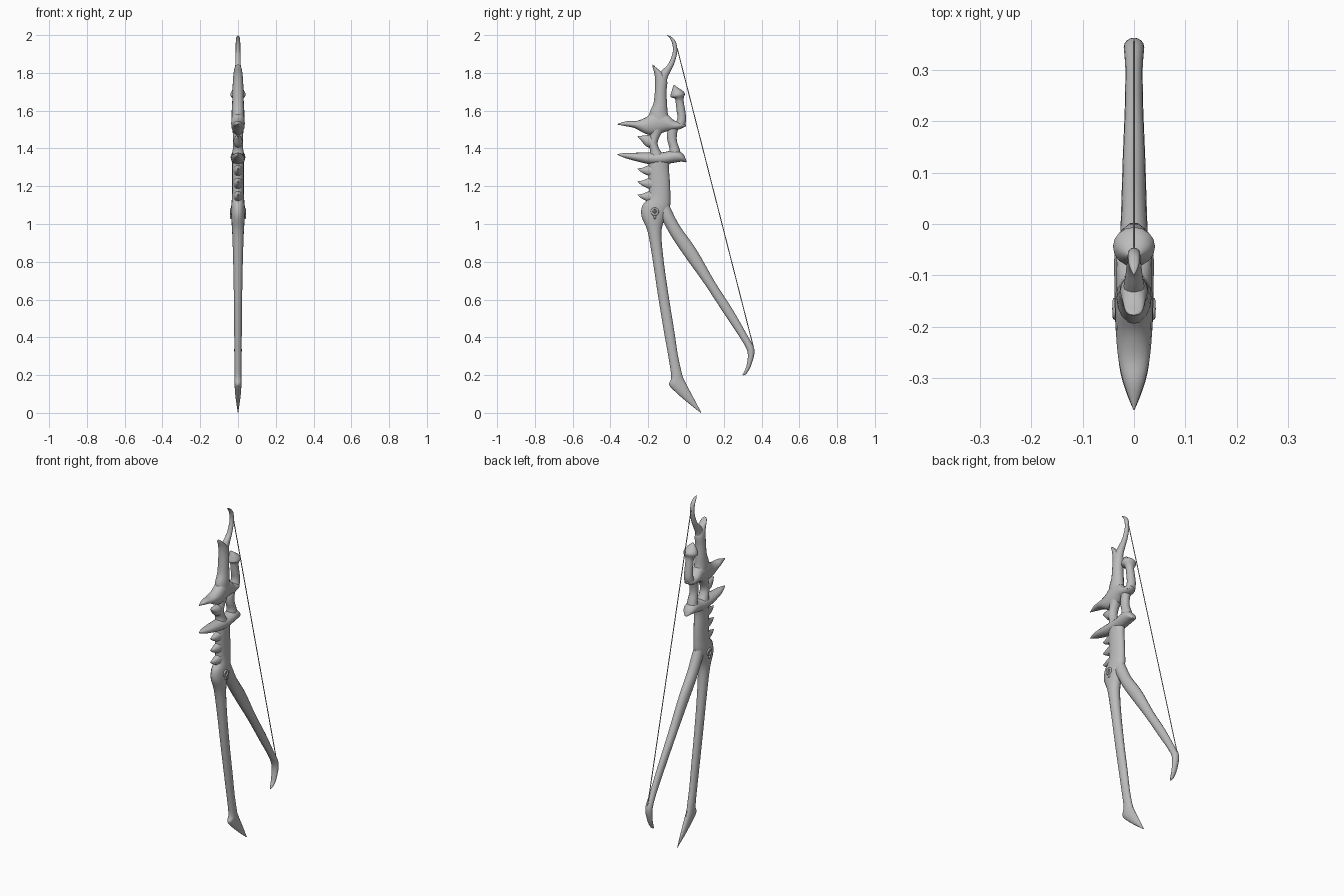
import bpy, bmesh, math
from mathutils import Vector

grey = bpy.data.materials.new("bone grey")
grey.diffuse_color = (0.5, 0.5, 0.5, 1)


def finish(name, bm):
    bmesh.ops.recalc_face_normals(bm, faces=bm.faces)
    me = bpy.data.meshes.new(name)
    bm.to_mesh(me)
    bm.free()
    ob = bpy.data.objects.new(name, me)
    bpy.context.collection.objects.link(ob)
    me.materials.append(grey)
    bpy.ops.object.select_all(action='DESELECT')
    ob.select_set(True)
    bpy.context.view_layer.objects.active = ob
    bpy.ops.object.shade_smooth_by_angle(angle=math.radians(45))
    return ob


def spline(p0, p1, p2, p3, t):
    return 0.5 * (2 * p1 + (p2 - p0) * t + (2 * p0 - 5 * p1 + 4 * p2 - p3) * t * t
                  + (3 * p1 - p0 - 3 * p2 + p3) * t ** 3)


def loft(name, sections, steps=4, sides=16):
    """Each section: front edge y, z, back edge y, z, half width in x."""
    s = [Vector(v) for v in sections]
    s = [s[0]] + s + [s[-1]]
    rows = []
    for i in range(1, len(s) - 2):
        rows += [spline(*s[i - 1:i + 3], k / steps) for k in range(steps)]
    rows.append(s[-1])
    bm = bmesh.new()
    rings = []
    for y1, z1, y2, z2, w in rows:
        ring = []
        for k in range(sides):
            a = 2 * math.pi * k / sides
            c = (1 + math.cos(a)) / 2
            ring.append(bm.verts.new((max(w, 0.001) * math.sin(a),
                                      y1 + (y2 - y1) * c, z1 + (z2 - z1) * c)))
        rings.append(ring)
    for a, b in zip(rings, rings[1:]):
        for k in range(sides):
            bm.faces.new((a[k], a[(k + 1) % sides], b[(k + 1) % sides], b[k]))
    bm.faces.new(rings[0])
    bm.faces.new(rings[-1])
    return finish(name, bm)


# Long front blade with barbed tip, running up into the grip
loft("front_blade_and_grip", [
    (0.078, 0.0, 0.081, 0.002, 0.001), (0.0, 0.062, 0.037, 0.085, 0.012),
    (-0.06, 0.115, 0.005, 0.145, 0.017), (-0.09, 0.15, -0.012, 0.18, 0.019),
    (-0.078, 0.19, -0.022, 0.21, 0.019), (-0.092, 0.29, -0.042, 0.3, 0.019),
    (-0.115, 0.42, -0.06, 0.42, 0.02), (-0.148, 0.62, -0.092, 0.62, 0.022),
    (-0.178, 0.82, -0.12, 0.82, 0.026), (-0.203, 0.96, -0.13, 0.96, 0.031),
    (-0.235, 1.04, -0.11, 1.03, 0.036), (-0.232, 1.095, -0.085, 1.09, 0.036),
    (-0.2, 1.14, -0.083, 1.15, 0.032), (-0.198, 1.22, -0.085, 1.22, 0.031),
    (-0.2, 1.3, -0.09, 1.3, 0.031), (-0.19, 1.36, -0.08, 1.36, 0.033)])

# Three hooked teeth on the front of the grip
for i, z in enumerate((1.29, 1.222, 1.152)):
    loft(f"grip_tooth_{i + 1}", [
        (-0.257, z + 0.002, -0.256, z + 0.004, 0.001),
        (-0.236, z - 0.016, -0.23, z + 0.008, 0.011),
        (-0.195, z - 0.036, -0.19, z + 0.024, 0.022),
        (-0.165, z - 0.04, -0.16, z + 0.028, 0.025)], 3, 12)

# Rear limb, curling in at the foot
loft("rear_limb", [
    (-0.155, 1.06, -0.1, 1.13, 0.026), (-0.12, 1.01, -0.075, 1.07, 0.029),
    (-0.075, 0.93, -0.03, 0.985, 0.028), (0.0, 0.82, 0.055, 0.865, 0.025),
    (0.1, 0.68, 0.152, 0.695, 0.022), (0.205, 0.52, 0.245, 0.55, 0.018),
    (0.285, 0.4, 0.322, 0.415, 0.017), (0.325, 0.325, 0.362, 0.335, 0.02),
    (0.322, 0.257, 0.347, 0.257, 0.016), (0.308, 0.218, 0.322, 0.21, 0.01),
    (0.298, 0.203, 0.302, 0.198, 0.002)])

# Lower guard: long front spike sweeping back to a rear lip
loft("lower_guard", [
    (-0.362, 1.366, -0.362, 1.37, 0.001), (-0.325, 1.35, -0.325, 1.376, 0.016),
    (-0.28, 1.337, -0.28, 1.377, 0.028), (-0.2, 1.318, -0.2, 1.378, 0.036),
    (-0.13, 1.315, -0.12, 1.38, 0.038), (-0.06, 1.325, -0.055, 1.392, 0.038),
    (-0.025, 1.33, -0.015, 1.37, 0.03), (0.001, 1.326, 0.002, 1.334, 0.008)])

# Upper guard: front spike, sweeping back to a collar
loft("upper_guard", [
    (-0.362, 1.526, -0.362, 1.53, 0.001), (-0.315, 1.517, -0.31, 1.545, 0.019),
    (-0.27, 1.507, -0.26, 1.546, 0.03), (-0.215, 1.478, -0.21, 1.566, 0.035),
    (-0.165, 1.47, -0.165, 1.6, 0.036), (-0.11, 1.488, -0.105, 1.585, 0.035),
    (-0.07, 1.495, -0.065, 1.55, 0.035), (-0.03, 1.503, -0.03, 1.54, 0.03),
    (0.0, 1.518, 0.001, 1.526, 0.01)])

# Upper body with the front prong
loft("upper_body", [
    (-0.2, 1.53, -0.075, 1.53, 0.034), (-0.192, 1.59, -0.095, 1.58, 0.034),
    (-0.172, 1.64, -0.1, 1.63, 0.031), (-0.165, 1.7, -0.103, 1.7, 0.029),
    (-0.164, 1.76, -0.1, 1.76, 0.027), (-0.168, 1.8, -0.125, 1.8, 0.023),
    (-0.178, 1.836, -0.155, 1.825, 0.017), (-0.177, 1.844, -0.17, 1.84, 0.006)])

# Curved top horn
loft("top_horn", [
    (-0.155, 1.7, -0.103, 1.7, 0.022), (-0.148, 1.78, -0.1, 1.765, 0.021),
    (-0.128, 1.812, -0.078, 1.815, 0.017), (-0.092, 1.85, -0.06, 1.855, 0.014),
    (-0.07, 1.91, -0.046, 1.915, 0.012), (-0.073, 1.955, -0.054, 1.965, 0.012),
    (-0.087, 1.985, -0.077, 1.99, 0.009), (-0.1, 1.999, -0.098, 2.0, 0.001)])

# Front strut between the guards, with its own short spike
loft("front_strut", [
    (-0.19, 1.5, -0.115, 1.5, 0.03), (-0.192, 1.46, -0.138, 1.465, 0.026),
    (-0.2, 1.42, -0.15, 1.43, 0.026), (-0.19, 1.39, -0.14, 1.395, 0.028),
    (-0.195, 1.35, -0.11, 1.355, 0.033)])
loft("strut_spike", [
    (-0.257, 1.462, -0.255, 1.465, 0.001), (-0.24, 1.445, -0.225, 1.468, 0.015),
    (-0.21, 1.41, -0.195, 1.47, 0.024), (-0.17, 1.4, -0.16, 1.46, 0.024)], 3, 12)

# Rear strut between the guards
loft("rear_strut", [
    (-0.085, 1.53, -0.035, 1.53, 0.028), (-0.1, 1.48, -0.047, 1.48, 0.024),
    (-0.098, 1.44, -0.048, 1.44, 0.024), (-0.088, 1.4, -0.035, 1.4, 0.027),
    (-0.095, 1.35, -0.02, 1.35, 0.033)])

# Rear post with pointed knob
loft("rear_post", [
    (-0.065, 1.51, -0.008, 1.515, 0.028), (-0.046, 1.56, 0.001, 1.55, 0.025),
    (-0.05, 1.6, -0.004, 1.6, 0.023), (-0.055, 1.645, -0.012, 1.648, 0.023),
    (-0.06, 1.664, -0.012, 1.668, 0.03), (-0.082, 1.674, -0.006, 1.69, 0.041),
    (-0.077, 1.7, -0.018, 1.706, 0.034), (-0.069, 1.725, -0.04, 1.72, 0.018),
    (-0.066, 1.736, -0.06, 1.735, 0.003)])

# Bowstring
loft("bowstring", [(-0.049, 1.93, -0.044, 1.93, 0.0025),
                   (0.354, 0.35, 0.359, 0.35, 0.0025)], 1, 6)

# Pivot eyelets on both sides: ring, centre bead and tail
for side, sx in (("right", 1), ("left", -1)):
    bpy.ops.mesh.primitive_torus_add(
        location=(sx * 0.036, -0.165, 1.065), rotation=(0, math.pi / 2, 0),
        major_radius=0.016, minor_radius=0.006, major_segments=20, minor_segments=8)
    ring = bpy.context.object
    ring.name = f"eyelet_ring_{side}"
    ring.data.materials.append(grey)
    bpy.ops.object.shade_smooth()
    for part, z, r in (("bead", 1.065, 0.007), ("tail", 1.037, 0.011)):
        bpy.ops.mesh.primitive_uv_sphere_add(
            segments=12, ring_count=8, radius=r, location=(sx * 0.034, -0.165, z))
        bead = bpy.context.object
        bead.name = f"eyelet_{part}_{side}"
        bead.scale = (0.8, 0.6, 1.1)
        bead.data.materials.append(grey)
        bpy.ops.object.shade_smooth()
